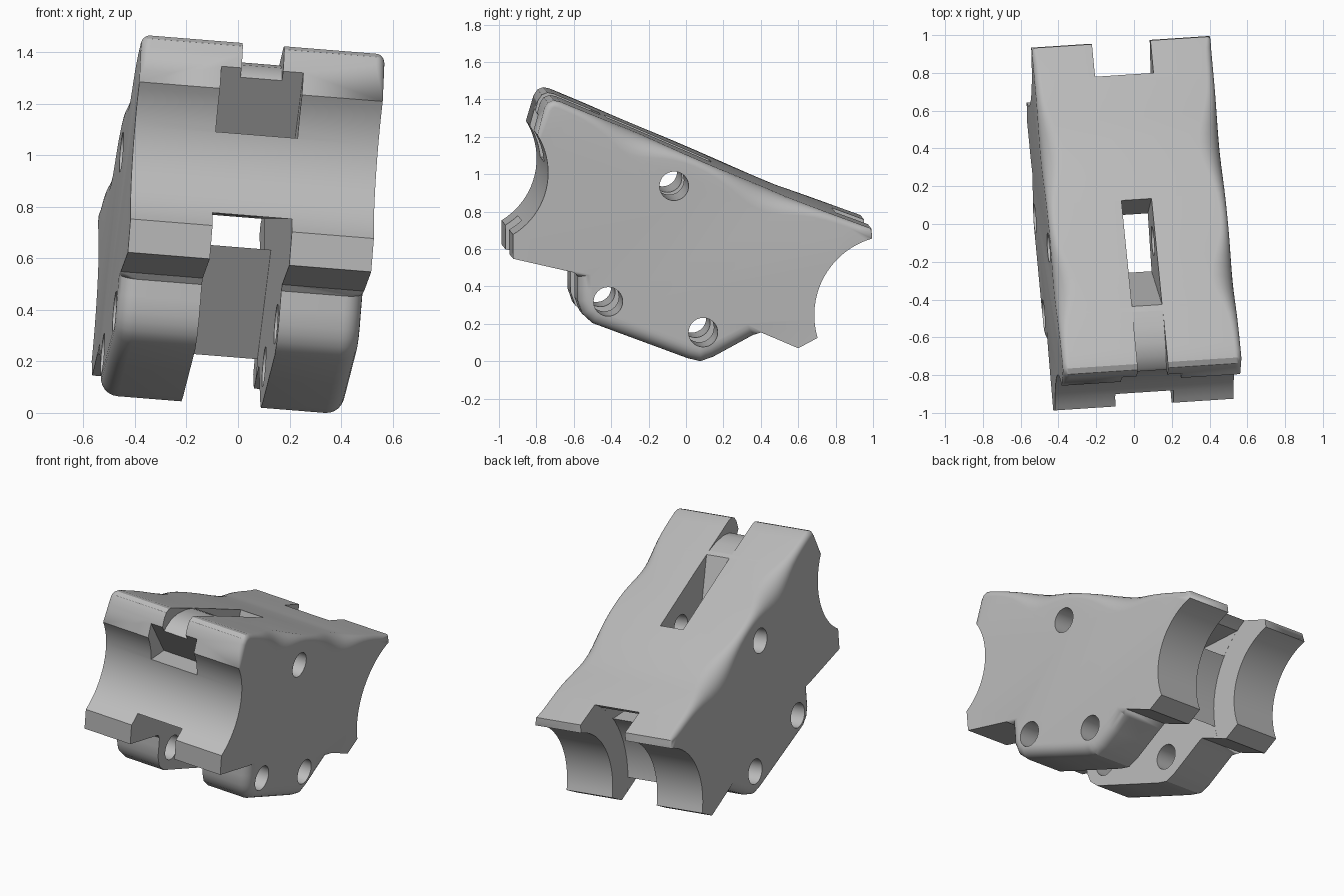
import bpy, bmesh, math
from mathutils import Matrix, Vector

if "Cube" in bpy.data.objects:
    bpy.data.objects.remove(bpy.data.objects["Cube"])

HALF = 0.475      # half width of the body
GAP = 0.155       # half width of the central slot
STRAP = 0.08      # half width of the strap channel
BORE = Vector((-1.16, 1.05))   # front cradle centre
REAR = Vector((1.08, 0.29))    # rear cradle centre

grey = bpy.data.materials.new("plain grey")
grey.use_nodes = True
grey.diffuse_color = (0.5, 0.5, 0.5, 1)
grey.node_tree.nodes["Principled BSDF"].inputs["Base Color"].default_value = (0.5, 0.5, 0.5, 1)

# Tilted frame of the part
ax = Vector((0.994, 0.065, -0.08)).normalized()
az = ax.cross(Vector((-0.065, 0.998, 0))).normalized()
ay = az.cross(ax)
frame = Matrix((ax, ay, az)).transposed().to_4x4()
frame.translation = (-0.065, 0, 0)


def arc(centre, radius, start, end, n=20):
    """Points on a circle, angles in degrees."""
    out = []
    for i in range(n + 1):
        a = math.radians(start + (end - start) * i / n)
        out.append(centre + Vector((math.cos(a), math.sin(a))) * radius)
    return out


def resample(points, n):
    """Split each straight stretch into n pieces."""
    pts = [Vector(p) for p in points]
    out = [a.lerp(b, i / n) for a, b in zip(pts, pts[1:]) for i in range(n)]
    return out + [pts[-1]]


def make_object(name, layers):
    """Skin a stack of closed rings and cap both ends."""
    bm = bmesh.new()
    rings = [[bm.verts.new(p) for p in ring] for ring in layers]
    n = len(rings[0])
    for a, b in zip(rings, rings[1:]):
        for i in range(n):
            j = (i + 1) % n
            bm.faces.new((a[i], a[j], b[j], b[i]))
    bm.faces.new(rings[0])
    bm.faces.new(rings[-1])
    bmesh.ops.recalc_face_normals(bm, faces=bm.faces)
    mesh = bpy.data.meshes.new(name)
    bm.to_mesh(mesh)
    bm.free()
    mesh.materials.append(grey)
    obj = bpy.data.objects.new(name, mesh)
    bpy.context.collection.objects.link(obj)
    return obj


def prism(name, outline, half):
    return make_object(name, [[(u, p[0], p[1]) for p in outline] for u in (-half, half)])


# Side outline: sloped top, rounded nose, front cradle, legs, rear cradle
def top_round(v):
    return 0.035 + 0.08 * (math.exp(-((v + 0.3) / 0.17) ** 2) + math.exp(-((v - 0.4) / 0.2) ** 2))


outline = []   # pairs of point and edge rounding
for p in resample([(0.96, 0.75), (0.5, 0.918), (0.13, 1.075), (-0.3, 1.26), (-0.71, 1.43)], 8):
    outline.append((p, min(top_round(p.x), 0.02 + (0.96 - p.x) * 0.2)))
for p in [(-0.745, 1.437), (-0.775, 1.425), (-0.795, 1.395)]:
    outline.append((Vector(p), 0.035))
outline += [(p, 0) for p in arc(BORE, 0.385, 32, -59)]
outline += [(Vector(p), 0) for p in [(-0.96, 0.59), (-0.63, 0.515)]]
leg = [(-0.61, 0.49), (-0.61, 0.36), (-0.585, 0.29), (-0.53, 0.24), (-0.02, 0.052),
       (0.05, 0.035), (0.12, 0.06), (0.33, 0.175)]
outline += [(p, 0.07) for p in resample(leg, 2)]
outline += [(Vector(p), 0) for p in [(0.37, 0.195), (0.57, 0.11)]]
outline += [(p, 0) for p in arc(REAR, 0.425, 197, 106)]


def inward(i):
    before, after = outline[i - 1][0], outline[(i + 1) % len(outline)][0]
    d = (after - before).normalized()
    return Vector((-d.y, d.x))


def body_ring(side, angle):
    ring = []
    for i, (p, r) in enumerate(outline):
        q = p + inward(i) * r * (1 - math.cos(angle))
        ring.append((side * (HALF - r * (1 - math.sin(angle))), q.x, q.y))
    return ring


steps = [math.pi / 2 * i / 6 for i in range(7)]
body = make_object("bracket_body", [body_ring(-1, a) for a in reversed(steps)] + [body_ring(1, a) for a in steps])

# Cut shapes
cutters = [
    prism("leg_slot", [(-1.2, 0.77), (1.2, 0.77), (1.2, 0.65), (0.2, 0.65), (0.48, 0.23),
                       (0.62, 0.02), (0.62, -0.2), (-1.2, -0.2)], GAP),
    prism("rear_recess", arc(REAR, 0.6, 0, 360, 64)[:-1], GAP + 0.0007),
    prism("top_window", [(-0.44, 1.32), (-0.25, 0.74), (0.04, 0.74), (0.13, 1.1),
                         (0.13, 1.5), (-0.44, 1.5)], STRAP),
    prism("front_pocket", [(-0.63, 1.085), (-0.81, 1.34), (-1.1, 1.34), (-1.1, 1.085)], GAP + 0.005),
    prism("strap_groove", [(-0.47, 1.329), (-0.55, 1.352), (-0.64, 1.362), (-0.71, 1.352), (-0.77, 1.32),
                           (-0.83, 1.25), (-1.0, 1.25), (-1.0, 1.6), (-0.47, 1.6)], STRAP + 0.001),
]
for centre in [(-0.1, 0.98), (-0.45, 0.36), (0.06, 0.195)]:
    cutters.append(prism("bolt_hole", arc(Vector(centre), 0.078, 0, 360, 32)[:-1], 0.7))

bpy.context.view_layer.objects.active = body
for cutter in cutters:
    cutter.hide_render = True
    mod = body.modifiers.new(cutter.name, "BOOLEAN")
    mod.operation = "DIFFERENCE"
    mod.solver = "EXACT"
    mod.object = cutter
    bpy.ops.object.modifier_apply(modifier=mod.name)
    bpy.data.objects.remove(cutter)

# Tilt into place and shade
body.data.transform(frame)
lowest = min(v.co.z for v in body.data.vertices)
body.data.transform(Matrix.Translation((0, 0, -lowest)))
bpy.ops.object.select_all(action="DESELECT")
body.select_set(True)
bpy.ops.object.shade_smooth_by_angle(angle=math.radians(30))
